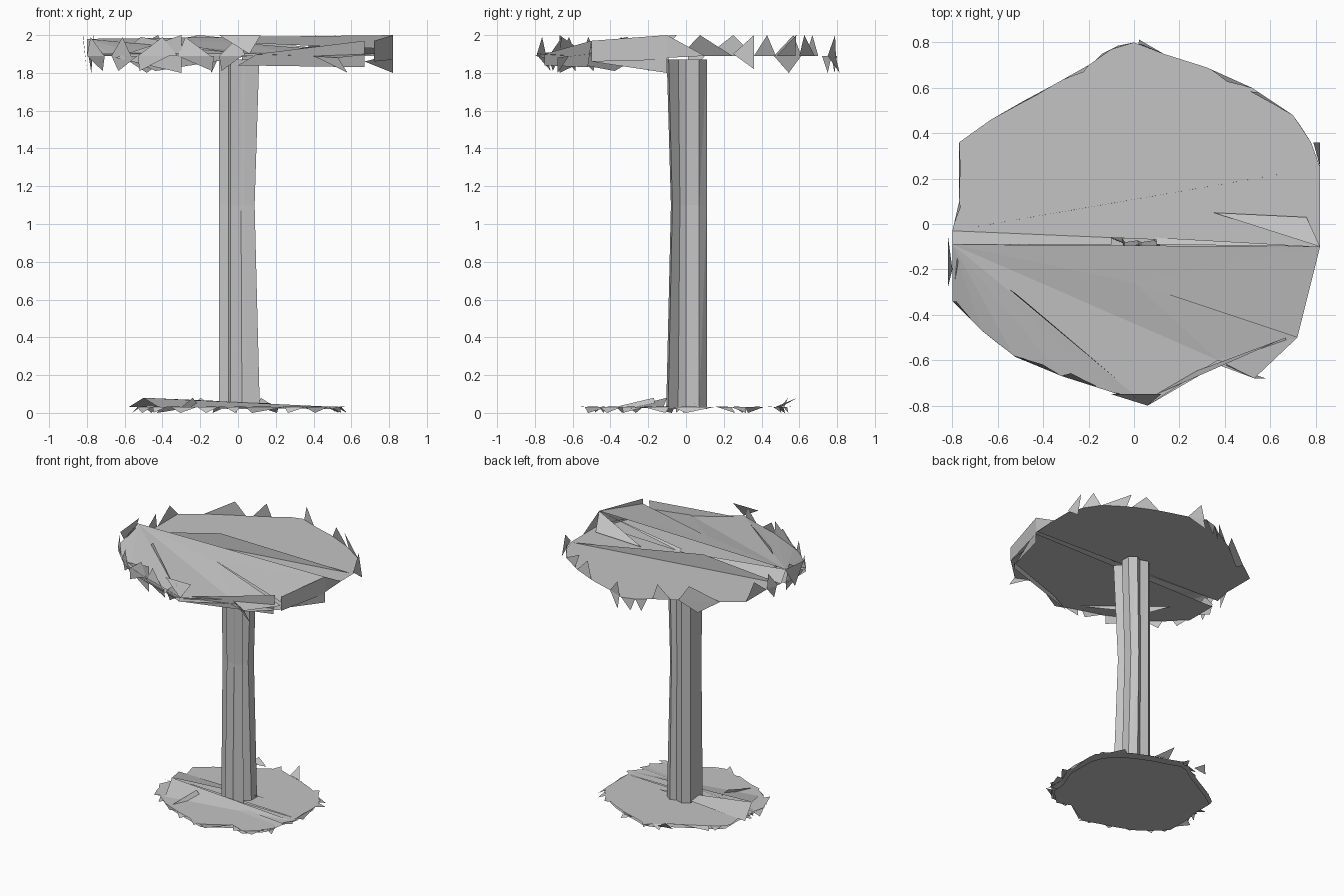
import bpy, random

random.seed(7)
cube = bpy.data.objects.get("Cube")
if cube:
    bpy.data.objects.remove(cube, do_unlink=True)

grey = bpy.data.materials.new("plain_grey")
grey.use_nodes = True
colour = (0.55, 0.55, 0.55, 1)
grey.diffuse_color = colour
grey.node_tree.nodes["Principled BSDF"].inputs["Base Color"].default_value = colour


def make_part(name, faces):
    """Flat-shaded object from separate faces, each a list of points."""
    verts, polys = [], []
    for face in faces:
        polys.append(list(range(len(verts), len(verts) + len(face))))
        verts.extend(face)
    mesh = bpy.data.meshes.new(name)
    mesh.from_pydata(verts, [], polys)
    mesh.materials.append(grey)
    mesh.update()
    obj = bpy.data.objects.new(name, mesh)
    bpy.context.collection.objects.link(obj)


def at_height(points, z, scale=1):
    return [(x * scale, y * scale, z) for x, y in points]


def fan(corner, rim):
    return [[corner, a, b] for a, b in zip(rim, rim[1:])]


def mix(a, b, t):
    return tuple(p + (q - p) * t for p, q in zip(a, b))


def rim_shards(outline, scale, mid, low, high, spread, chance):
    """Broken edge: triangles pointing up and down, sparser at the back."""
    faces = []
    rim = at_height(outline, mid, scale)
    for a, b in zip(rim, rim[1:] + rim[:1]):
        for tip_z in (high, low):
            if a[1] > -0.05 and random.random() > chance:
                continue
            x, y, _ = mix(a, b, random.uniform(0, 1))
            k = random.uniform(*spread)
            faces.append([a, mix(a, b, random.uniform(0.7, 1)), (x * k, y * k, tip_z)])
    return faces


# Outline of the broken round plate, in two halves
back = [(.82, -.1), (.82, .25), (.78, .36), (.7, .48), (.52, .6), (.32, .69),
        (.13, .75), (0, .8), (-.1, .77), (-.2, .7), (-.36, .61), (-.63, .46),
        (-.77, .36), (-.77, .1), (-.8, -.03)]
front = [(-.8, -.09), (-.8, -.34), (-.67, -.47), (-.53, -.58), (-.32, -.67),
         (-.1, -.74), (.06, -.8), (.37, -.62), (.53, -.68), (.72, -.5), (.73, -.33)]

# Table top: level back sheet, raised creased front sheets, tilted underside
left_corner, right_corner = (-.8, -.09, 1.98), (.82, -.1, 2)
front_rim = at_height(front[1:], 1.9)
crease, ridge = (.37, -.6, 1.89), (0, -.26, 1.96)
top = [at_height(back, 1.89)]
top += fan(left_corner, front_rim[:6] + [crease])
top += [[left_corner, crease, ridge],
        [left_corner, ridge, right_corner],
        [right_corner, ridge, (.72, -.5, 1.93)],
        [ridge, crease, (.72, -.5, 1.9)],
        [crease, (.53, -.68, 1.88), (.72, -.5, 1.9)],
        [right_corner, (.35, .05, 1.9), (.76, .03, 1.9)],
        [(-.8, -.03, 1.89), left_corner, (-.1, -.09, 1.9), (-.1, -.06, 1.89)],
        [(.1, -.06, 1.89), (.1, -.09, 1.9), right_corner]]
make_part("table_top", top)
make_part("table_underside", [at_height(front + back[:1], 1.87)])

# Table edge: shards round the left and back, larger broken walls elsewhere
edge = rim_shards(front[:7], 1, 1.89, 1.81, 1.99, (0.96, 1.01), 0.5)
edge += rim_shards(back[1:], 1, 1.89, 1.8, 2, (0.97, 1.03), 0.55)
edge += [[right_corner, (.82, .1, 1.89), (.82, -.1, 1.88)],
         [(.82, .25, 1.9), (.79, .36, 2), (.82, .36, 1.82)],
         [right_corner, (.82, -.1, 1.87), (.72, -.5, 1.86), (.72, -.5, 1.97)],
         [(.82, -.1, 1.8), (.82, -.1, 1.9), (.67, -.5, 1.86)],
         [(-.82, -.05, 2), (-.82, -.28, 1.98), (-.8, -.2, 1.81)],
         [(-.65, -.5, 1.88), (-.3, -.67, 2), (-.3, -.67, 1.8)],
         [(.06, -.8, 1.9), (-.1, -.75, 2), (.12, -.75, 2)],
         [(0, -.75, 1.84), (.67, -.52, 1.83), (.67, -.5, 1.97), (.1, -.75, 1.9)],
         [(.4, -.62, 1.89), (.53, -.68, 1.88), (.58, -.68, 1.8)]]
make_part("table_edge", edge)

# Post: irregular squarish column of long strips, narrower on one side midway
section = [(.11, 0), (.11, .07), (.06, .11), (.02, .09), (-.04, .11), (-.09, .07),
           (-.1, 0), (-.1, -.06), (-.05, -.08), (-.04, -.1), (.02, -.09),
           (.04, -.1), (.11, -.09), (.06, -.04)]


def ring(z, squeeze):
    return [(x * squeeze if x > 0 else x, y * squeeze if y < 0 else y, z)
            for x, y in section]


levels = [ring(0.02, 1.05), ring(1.1, 0.8), ring(1.87, 1.02)]
strips = []
for low, high in zip(levels, levels[1:]):
    for i in range(len(section)):
        strips += [[low[i - 1], low[i], high[i]], [low[i - 1], high[i], high[i - 1]]]
make_part("post", strips)

# Foot: smaller broken plate lying on the ground
foot_scale = 0.67
foot = [at_height(back, 0.03, foot_scale), at_height(front + back[:1], 0.03, foot_scale)]
foot += [[(-.5, -.1, .08), (-.42, -.3, .03), (.55, -.12, .03)],
         [(-.5, -.1, .08), (-.58, .1, .03), (.2, .05, .05)],
         [(-.58, -.07, .035), (.54, -.2, .035), (.5, -.33, .02)]]
make_part("foot", foot)
make_part("foot_underside", [at_height(front + back, 0, 0.65)])
make_part("foot_edge", rim_shards(front + back, foot_scale, 0.03, 0, 0.035, (1, 1.1), 0.6)
          + [[(-.24, .5, .03), (-.12, .52, .03), (-.2, .54, .08)],
             [(.1, .5, .03), (.2, .47, .03), (.12, .59, .08)],
             [(-.3, -.38, .03), (-.2, -.16, .03), (-.24, -.17, .08)]])
